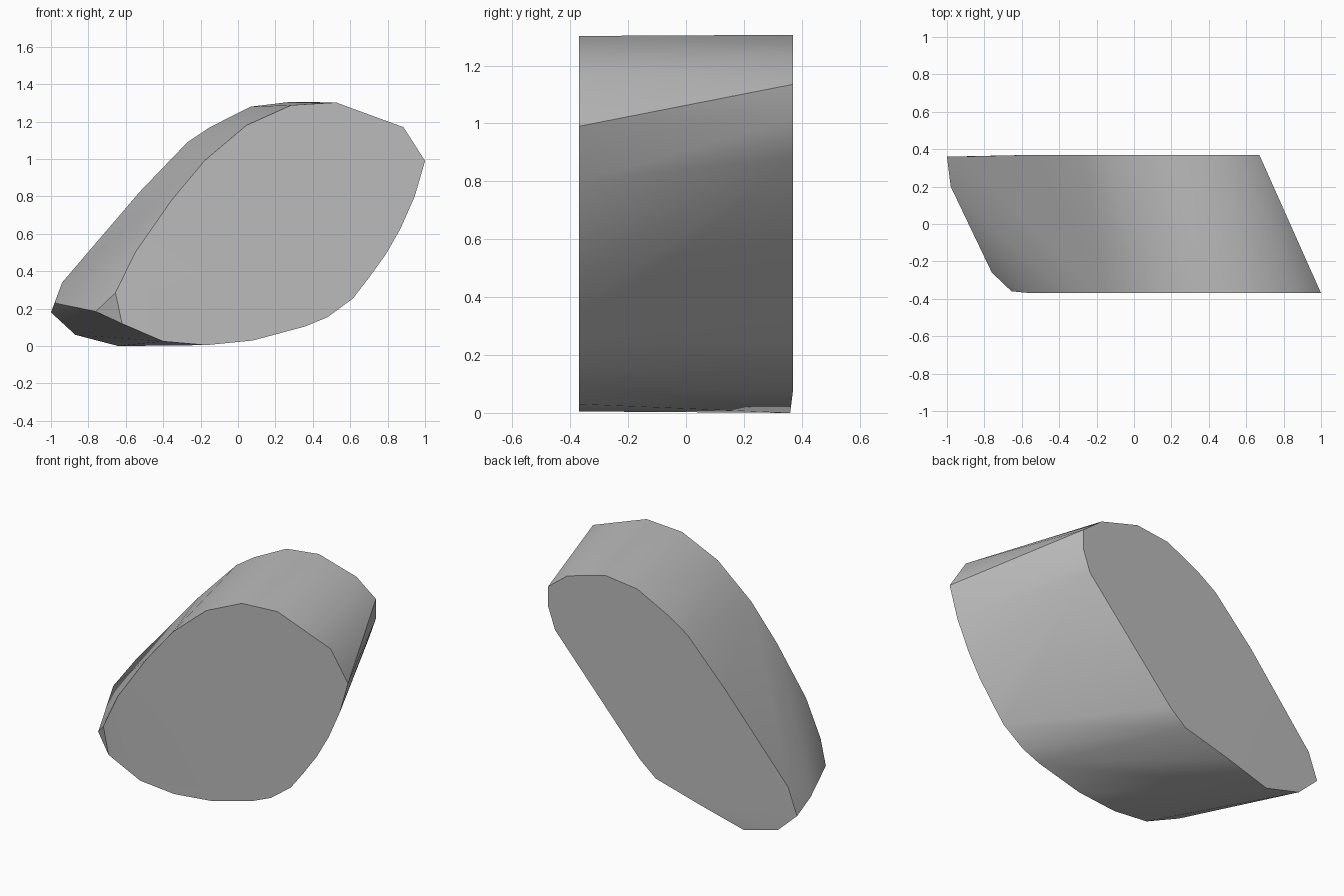
import bpy, bmesh

old = bpy.data.objects.get("Cube")
if old:
    bpy.data.objects.remove(old, do_unlink=True)

# One flat stone grey
grey = bpy.data.materials.new("stone_grey")
grey.use_nodes = True
grey.diffuse_color = (0.5, 0.5, 0.5, 1)
grey.node_tree.nodes["Principled BSDF"].inputs["Base Color"].default_value = (0.5, 0.5, 0.5, 1)

# Front and back outlines as (x, z), plus the chipped left corner
front = [(-.655, .285), (-.62, .12), (-.4, .025), (-.17, .005), (.08, .03), (.36, .105),
         (.48, .155), (.615, .255), (.7, .365), (.79, .49), (.87, .63), (.945, .8),
         (1, .99), (.885, 1.17), (.525, 1.302), (.285, 1.288), (.045, 1.18),
         (-.18, .99), (-.355, .78), (-.55, .5)]
back = [(-1, .18), (-.87, .06), (-.64, 0), (-.35, .08), (-.055, .16), (.053, .25),
        (.623, .883), (.67, 1.015), (.67, 1.135), (.54, 1.235), (.285, 1.306),
        (.068, 1.28), (-.15, 1.17), (-.27, 1.09), (-.525, .825), (-.8, .495), (-.94, .34)]
chips = [(-.98, .2, .23), (-.76, -.26, .185)]


def depth(x):
    # Outline ends are set in slightly on the left
    return .36 if x < -.6 else .37


points = [(x, -depth(x), z) for x, z in front]
points += [(x, depth(x), z) for x, z in back] + chips

# Faceted stone body wrapped around the outlines
bm = bmesh.new()
for p in points:
    bm.verts.new(p)
bmesh.ops.convex_hull(bm, input=bm.verts[:])
bmesh.ops.delete(bm, geom=[v for v in bm.verts if not v.link_faces], context='VERTS')
bmesh.ops.recalc_face_normals(bm, faces=bm.faces[:])

mesh = bpy.data.meshes.new("stone_block")
bm.to_mesh(mesh)
bm.free()
mesh.materials.append(grey)
block = bpy.data.objects.new("stone_block", mesh)
bpy.context.collection.objects.link(block)

# Soft sides with crisp rims
bpy.ops.object.select_all(action='DESELECT')
block.select_set(True)
bpy.context.view_layer.objects.active = block
bpy.ops.object.shade_smooth_by_angle(angle=.52)
